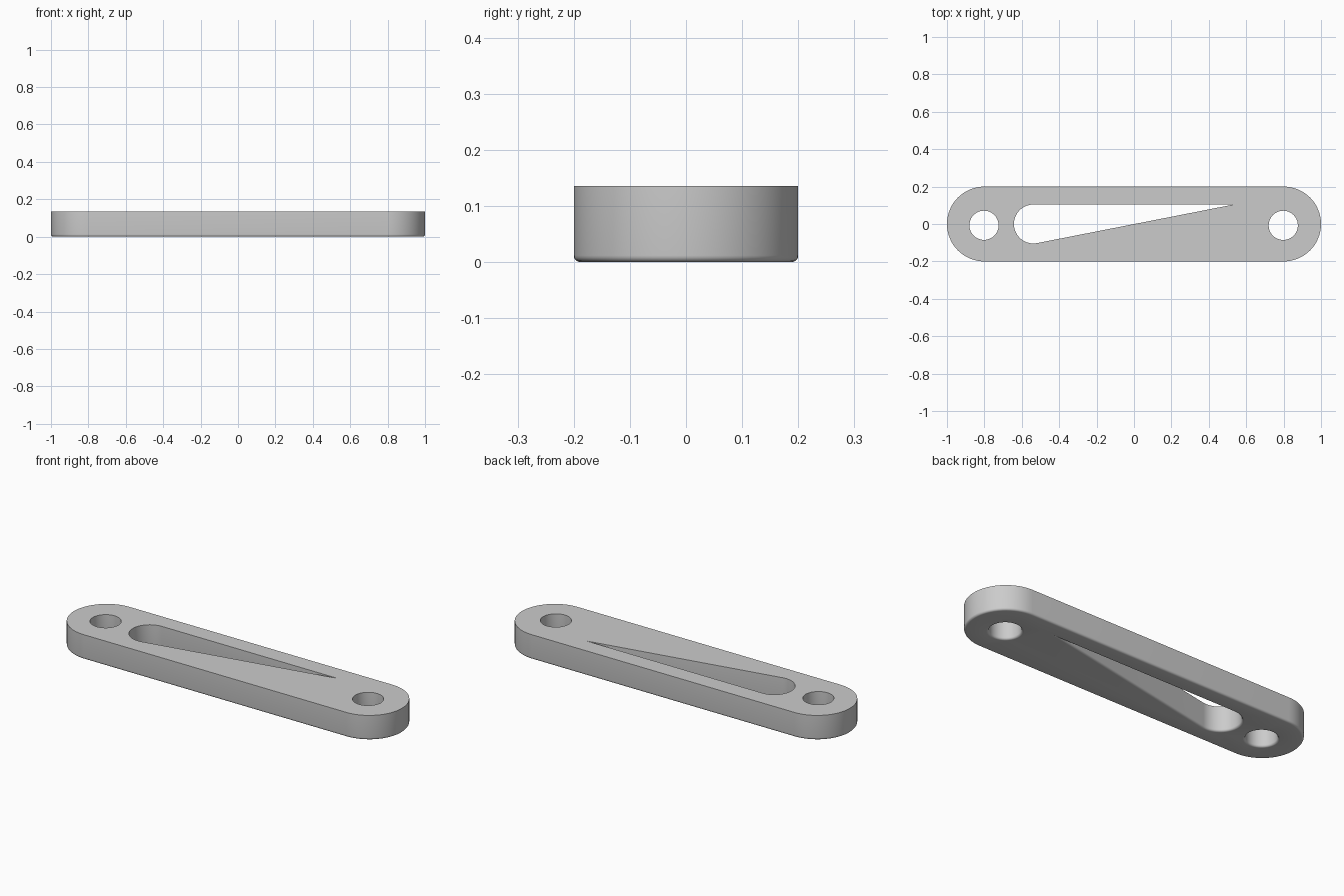
import bpy, bmesh
from math import sin, cos, tan, pi, radians

if "Cube" in bpy.data.objects:
    bpy.data.objects.remove(bpy.data.objects["Cube"])

HEIGHT, FILLET, STEPS = 0.136, 0.012, 5


def arc(cx, cy, r, a0, a1, n):
    return [(cx + r * cos(a0 + (a1 - a0) * i / n), cy + r * sin(a0 + (a1 - a0) * i / n))
            for i in range(n + 1)]


# Each outline takes d, the amount of metal removed by the bottom fillet
def body(d):
    r = 0.2 - d
    return arc(0.8, 0, r, -pi / 2, pi / 2, 32) + arc(-0.8, 0, r, pi / 2, 1.5 * pi, 32)


def hole(cx):
    return lambda d: arc(cx, -0.007, 0.078 + d, 0, 2 * pi, 48)[:-1]


def slot(d):
    taper, cx, r = radians(11.1), -0.538, 0.104 + d
    tip = (cx + r / tan(taper / 2), r)
    return arc(cx, 0, r, pi / 2, 1.5 * pi + taper, 32) + [tip]


# Fillet profile at the bottom, then straight up to the top face
levels = []
for i in range(STEPS + 1):
    t = pi / 2 * i / STEPS
    levels.append((FILLET * (1 - sin(t)), FILLET * (1 - cos(t))))
levels.append((0.0, HEIGHT))

bm = bmesh.new()
bottom_edges, top_edges = [], []
for outline in (body, hole(-0.802), hole(0.798), slot):
    rings = [[bm.verts.new((x, y, z)) for x, y in outline(d)] for d, z in levels]
    n = len(rings[0])
    for low, high in zip(rings, rings[1:]):
        for i in range(n):
            j = (i + 1) % n
            bm.faces.new((low[i], low[j], high[j], high[i]))
    for ring, store in ((rings[0], bottom_edges), (rings[-1], top_edges)):
        store += [bm.edges.get((ring[i], ring[(i + 1) % n])) for i in range(n)]

# Flat faces with the openings left clear
for edges in (bottom_edges, top_edges):
    bmesh.ops.triangle_fill(bm, edges=edges, use_beauty=True, use_dissolve=False)
bmesh.ops.recalc_face_normals(bm, faces=bm.faces[:])

mesh = bpy.data.meshes.new("link_plate")
bm.to_mesh(mesh)
bm.free()
plate = bpy.data.objects.new("link_plate", mesh)
bpy.context.collection.objects.link(plate)
bpy.context.view_layer.objects.active = plate
plate.select_set(True)
bpy.ops.object.shade_smooth_by_angle(angle=radians(30))
